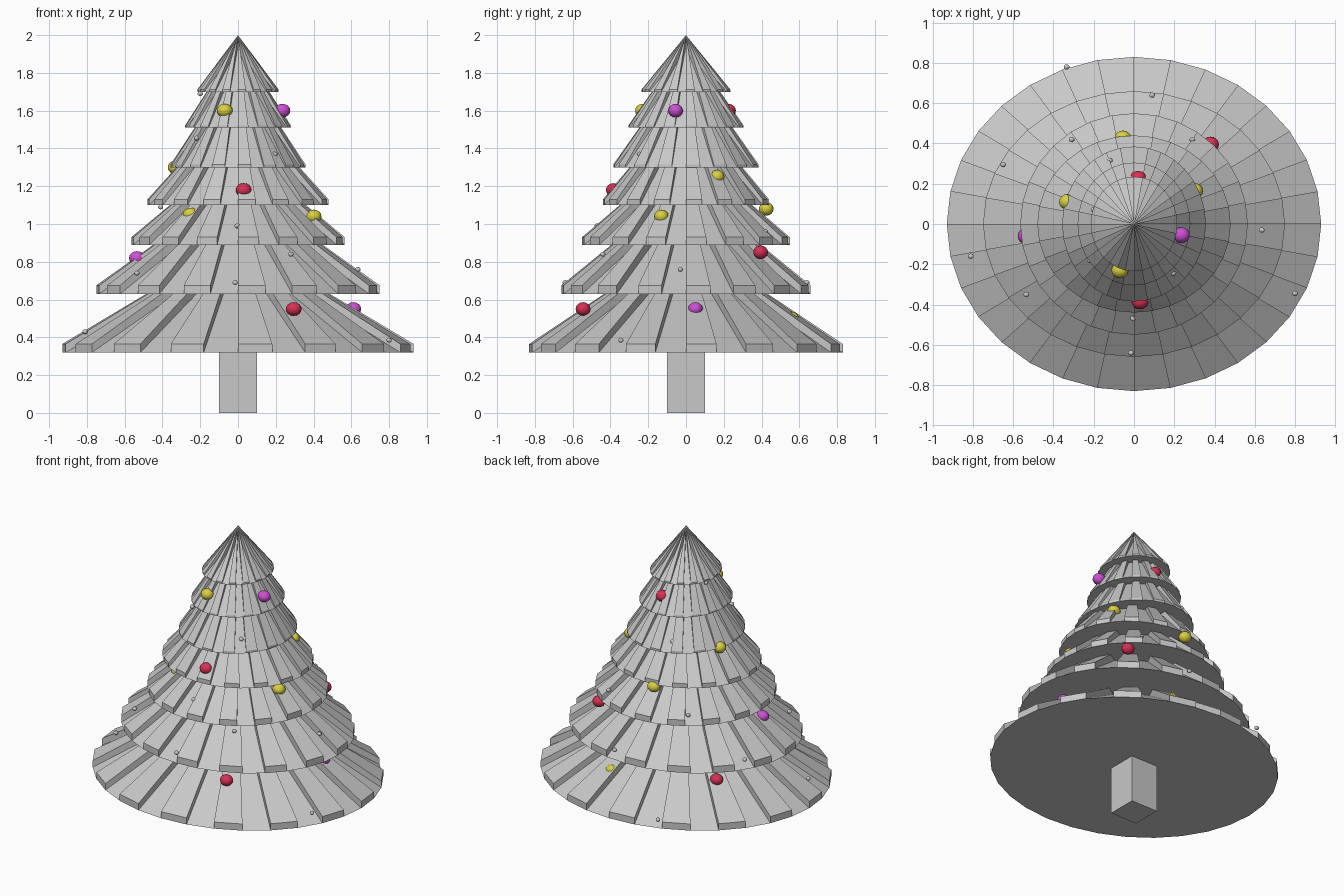
import bpy, bmesh, math

if "Cube" in bpy.data.objects:
    bpy.data.objects.remove(bpy.data.objects["Cube"])


def material(name, rgb):
    m = bpy.data.materials.new(name)
    m.diffuse_color = (*rgb, 1)
    m.use_nodes = True
    m.node_tree.nodes["Principled BSDF"].inputs["Base Color"].default_value = m.diffuse_color
    return m


GREY = material("plain_grey", (0.58, 0.58, 0.58))
RED = material("bauble_red", (0.68, 0.03, 0.09))
YELLOW = material("bauble_yellow", (0.70, 0.63, 0.05))
MAGENTA = material("bauble_magenta", (0.62, 0.08, 0.66))
SIDES = 32


def finish(bm, name, mat):
    bmesh.ops.recalc_face_normals(bm, faces=bm.faces)
    mesh = bpy.data.meshes.new(name)
    bm.to_mesh(mesh)
    bm.free()
    mesh.materials.append(mat)
    ob = bpy.data.objects.new(name, mesh)
    bpy.context.collection.objects.link(ob)
    return ob


def tier(name, rx, ry, z, lift, apex, apex_up):
    """Closed cone whose every second side is a raised slat."""
    bm = bmesh.new()
    ring = [(rx * math.cos(2 * math.pi * i / SIDES),
             ry * math.sin(2 * math.pi * i / SIDES)) for i in range(SIDES)]
    low = [bm.verts.new((x, y, z)) for x, y in ring]
    high = [bm.verts.new((x, y, z + lift)) for x, y in ring]
    tip = bm.verts.new((0, 0, apex))
    tip_up = bm.verts.new((0, 0, apex_up))
    bm.faces.new(low[::-1])
    for i in range(SIDES):
        j = (i + 1) % SIDES
        if i % 2:
            bm.faces.new((low[i], low[j], tip))
        else:
            bm.faces.new((low[i], low[j], high[j], high[i]))
            bm.faces.new((high[i], high[j], tip_up))
            for k in (i, j):
                bm.faces.new((low[k], high[k], tip_up, tip))
    finish(bm, name, GREY)


def ball(name, pos, size, mat, seg=16):
    bm = bmesh.new()
    bmesh.ops.create_uvsphere(bm, u_segments=seg, v_segments=seg // 2, radius=1)
    for v in bm.verts:
        v.co = [c * s + p for c, s, p in zip(v.co, size, pos)]
    for f in bm.faces:
        f.smooth = True
    finish(bm, name, mat)


# trunk
bm = bmesh.new()
bmesh.ops.create_cube(bm, size=1)
for v in bm.verts:
    v.co = (v.co.x * 0.2, v.co.y * 0.2, (v.co.z + 0.5) * 0.4)
finish(bm, "trunk", GREY)

# branch tiers, bottom to top: radii, base height, rim lift, low and raised apex
TIERS = [(0.93, 0.83, 0.32, 0.045, 0.86, 0.92), (0.75, 0.66, 0.63, 0.045, 1.14, 1.21),
         (0.565, 0.55, 0.89, 0.04, 1.34, 1.40), (0.48, 0.44, 1.10, 0.03, 1.58, 1.66),
         (0.357, 0.385, 1.30, 0.015, 1.78, 1.86), (0.28, 0.305, 1.51, 0.012, 1.88, 1.96),
         (0.215, 0.235, 1.70, 0.012, 1.94, 2.0)]
for n, t in enumerate(TIERS):
    tier(f"branch_tier_{n + 1}", *t)

# coloured baubles
BAUBLES = [(YELLOW, [(-.07, -.23, 1.60), (.30, .165, 1.25), (-.33, .11, 1.30), (.40, -.13, 1.04),
                     (-.055, .425, 1.08), (-.25, -.29, 1.05), (.165, .56, .50)]),
           (MAGENTA, [(.235, -.055, 1.60), (-.535, -.06, .82), (.61, .05, .55)]),
           (RED, [(.02, .225, 1.60), (.03, -.385, 1.18), (.38, .395, .85),
                  (.295, -.545, .55), (-.49, .37, .54)])]
for mat, places in BAUBLES:
    for p in places:
        ball("bauble", p, (.042, .039, .036), mat)

# tiny beads
BEADS = [(-.335, .78, .38), (.09, .64, .69), (-.31, .42, .95), (.29, .42, .96), (-.65, .295, .69),
         (-.12, .315, 1.36), (.635, -.03, .76), (-.81, -.16, .43), (-.535, -.35, .74),
         (.80, -.345, .385), (.195, -.245, 1.37), (-.005, -.47, .99), (-.015, -.64, .69),
         (-.2, .07, 1.69), (.28, -.44, .84), (.28, .07, 1.37), (-.41, -.15, 1.09),
         (-.22, -.18, 1.455), (-.17, -.56, .50)]
for p in BEADS:
    ball("bead", p, (.015, .014, .013), GREY, 10)
